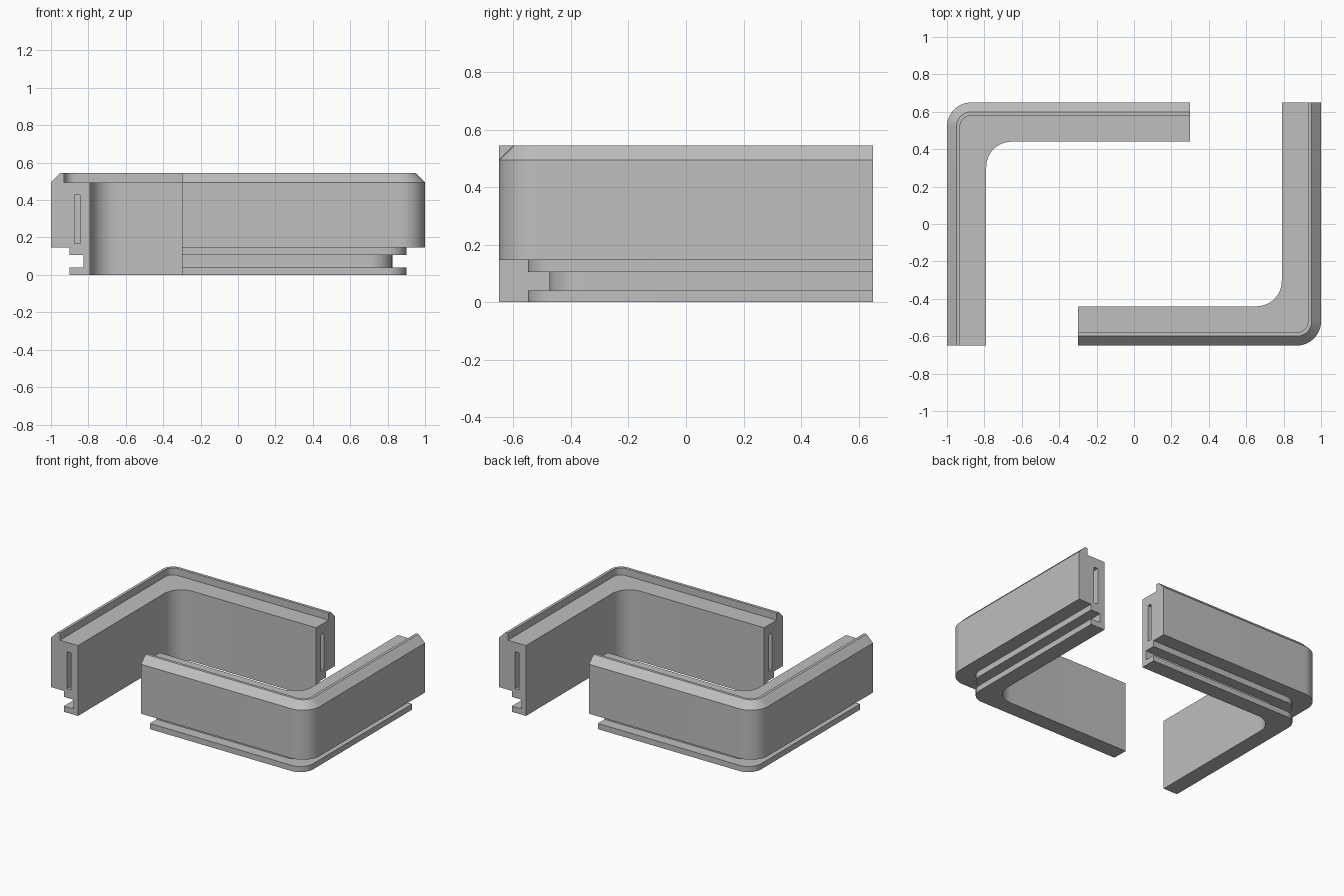
import bpy, bmesh, math
from mathutils import Matrix

if "Cube" in bpy.data.objects:
    bpy.data.objects.remove(bpy.data.objects["Cube"])

grey = bpy.data.materials.new("light_grey")
grey.diffuse_color = (0.52, 0.52, 0.52, 1)
grey.use_nodes = True
grey.node_tree.nodes["Principled BSDF"].inputs["Base Color"].default_value = grey.diffuse_color

HX, HY = 1.0, 0.65      # half extents of the pair
LEG_END_X = 0.30        # end of the long-axis leg
SEG = 16                # segments in the rounded corner

# Cross-section: (inset from outer face, height, corner radius)
PROFILE = [
    (0.21, 0.0, 0.135), (0.10, 0.0, 0.10), (0.10, 0.04, 0.10),       # base lip
    (0.175, 0.04, 0.12), (0.175, 0.105, 0.12),                       # groove
    (0.10, 0.105, 0.10), (0.10, 0.147, 0.10),                        # upper lip
    (0.0, 0.147, 0.13), (0.0, 0.495, 0.13),                          # outer wall
    (0.05, 0.545, 0.08), (0.07, 0.545, 0.06), (0.07, 0.495, 0.06),   # bevelled rim
    (0.21, 0.495, 0.135),                                            # inner ledge
]


def make_object(name, bm):
    bmesh.ops.recalc_face_normals(bm, faces=bm.faces)
    mesh = bpy.data.meshes.new(name)
    bm.to_mesh(mesh)
    bm.free()
    mesh.materials.append(grey)
    ob = bpy.data.objects.new(name, mesh)
    bpy.context.collection.objects.link(ob)
    return ob


def path(d, z, r):
    """L-shaped run at inset d with a rounded corner of radius r."""
    cx, cy = -HX + d + r, HY - d - r
    pts = [(-HX + d, -HY, z)]
    for i in range(SEG + 1):
        a = math.pi - math.pi / 2 * i / SEG
        pts.append((cx + r * math.cos(a), cy + r * math.sin(a), z))
    pts.append((LEG_END_X, HY - d, z))
    return pts


# Corner rail: cross-section swept round the corner
bm = bmesh.new()
runs = [[bm.verts.new(p) for p in path(*q)] for q in PROFILE]
n, m = len(runs), len(runs[0])
for i in range(n):
    a, b = runs[i], runs[(i + 1) % n]
    for j in range(m - 1):
        bm.faces.new((a[j], a[j + 1], b[j + 1], b[j]))
for j in (0, m - 1):
    bm.faces.new([run[j] for run in runs])
back_rail = make_object("back_left_rail", bm)

# Narrow key slots cut into both end faces
DEPTH = 0.10
bm = bmesh.new()
for centre, size in (((-HX + 0.14, -HY, 0.297), (0.03, 2 * DEPTH, 0.26)),
                     ((LEG_END_X, HY - 0.14, 0.297), (2 * DEPTH, 0.03, 0.26))):
    bmesh.ops.create_cube(bm, size=1, matrix=Matrix.Translation(centre)
                          @ Matrix.Diagonal((*size, 1)))
cutter = make_object("slot_cutter", bm)
cutter.hide_render = True

bpy.context.view_layer.objects.active = back_rail
back_rail.select_set(True)
mod = back_rail.modifiers.new("slots", 'BOOLEAN')
mod.operation = 'DIFFERENCE'
mod.solver = 'EXACT'
mod.object = cutter
bpy.ops.object.modifier_apply(modifier=mod.name)
bpy.data.objects.remove(cutter)
bpy.ops.object.shade_smooth_by_angle(angle=math.radians(30))

# Matching rail, turned half a revolution
front_rail = bpy.data.objects.new("front_right_rail", back_rail.data.copy())
front_rail.data.transform(Matrix.Rotation(math.pi, 4, 'Z'))
bpy.context.collection.objects.link(front_rail)
